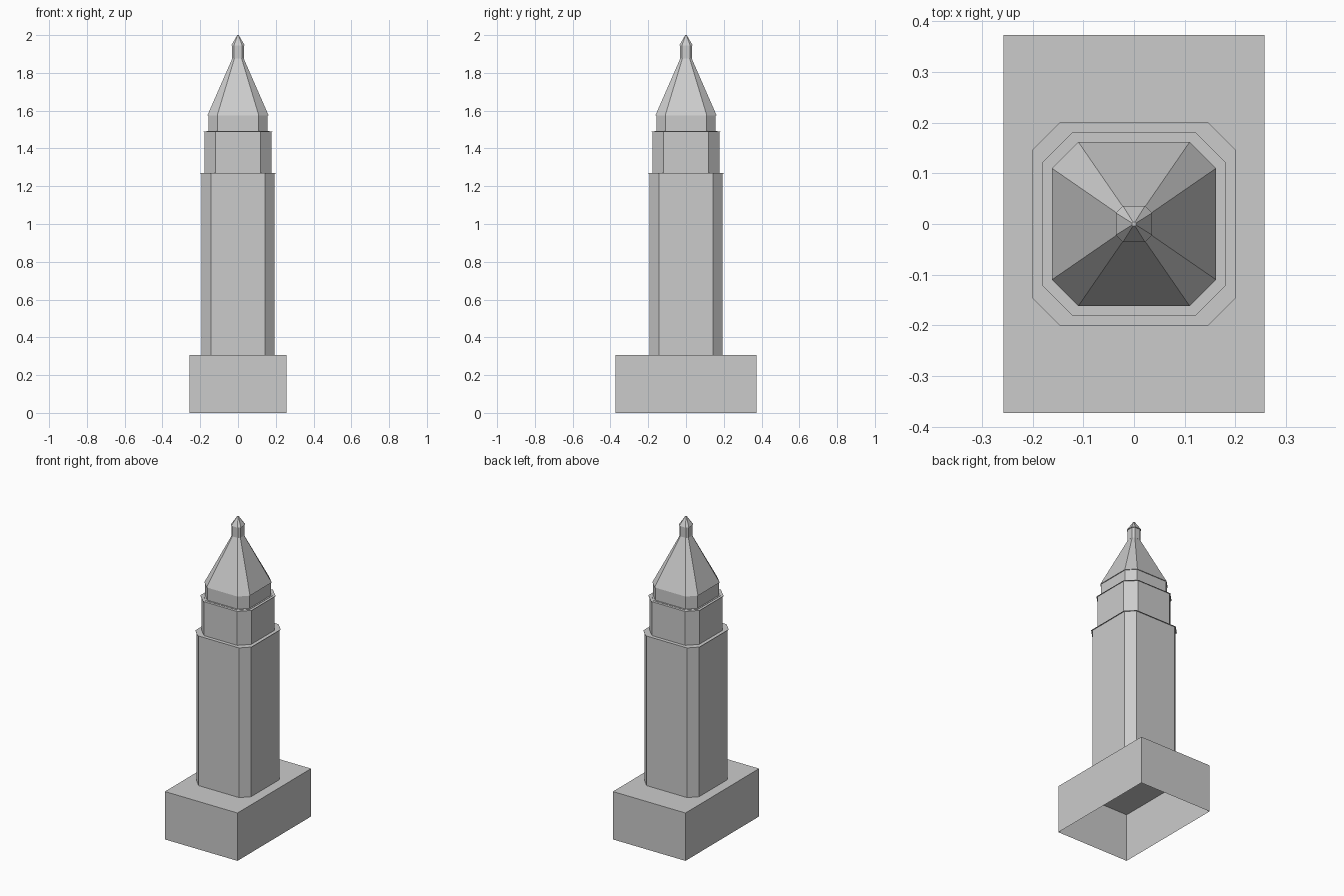
import bpy, bmesh

cube = bpy.data.objects.get("Cube")
if cube:
    bpy.data.objects.remove(cube, do_unlink=True)

stone = bpy.data.materials.new("grey_stone")
stone.use_nodes = True
GREY = (0.6, 0.6, 0.6, 1)
stone.diffuse_color = GREY
stone.node_tree.nodes["Principled BSDF"].inputs["Base Color"].default_value = GREY


def finish(name, bm):
    bmesh.ops.recalc_face_normals(bm, faces=bm.faces[:])
    mesh = bpy.data.meshes.new(name)
    bm.to_mesh(mesh)
    bm.free()
    mesh.materials.append(stone)
    obj = bpy.data.objects.new(name, mesh)
    bpy.context.collection.objects.link(obj)
    return obj


def tier(name, rings):
    """Loft chamfered squares; each ring is (height, half width, half flat side)."""
    bm = bmesh.new()
    loops = []
    for z, r, c in rings:
        outline = [(r, -c), (r, c), (c, r), (-c, r), (-r, c), (-r, -c), (-c, -r), (c, -r)]
        loops.append([bm.verts.new((x, y, z)) for x, y in outline])
    for low, high in zip(loops, loops[1:]):
        for i in range(8):
            j = (i + 1) % 8
            bm.faces.new((low[i], low[j], high[j], high[i]))
    bm.faces.new(loops[0][::-1])
    bm.faces.new(loops[-1])
    return finish(name, bm)


# Rectangular plinth, hollow and open underneath
bm = bmesh.new()
bmesh.ops.create_cube(bm, size=1)
for v in bm.verts:
    v.co = (v.co.x * 0.515, v.co.y * 0.746, (v.co.z + 0.5) * 0.307)
bottom = [f for f in bm.faces if f.calc_center_median().z < 0.01]
bmesh.ops.delete(bm, geom=bottom, context='FACES_ONLY')
finish("plinth", bm)

# Shaft tiers, each topped by a thin overhanging ledge
LIP = 0.002
tier("main_shaft", [(0.307, 0.194, 0.144), (1.27, 0.194, 0.144)])
tier("main_ledge", [(1.27 - LIP, 0.2, 0.147), (1.27, 0.2, 0.147)])
tier("upper_shaft", [(1.27, 0.177, 0.118), (1.49, 0.177, 0.118)])
tier("upper_ledge", [(1.49 - LIP, 0.182, 0.121), (1.49, 0.182, 0.121)])
tier("collar_foot", [(1.49, 0.166, 0.113), (1.49 + LIP, 0.166, 0.113)])
tier("collar", [(1.49, 0.157, 0.108), (1.575, 0.157, 0.108)])

# Tapering spire, its neck and the pointed cap
tier("spire", [(1.575, 0.162, 0.11), (1.877, 0.03, 0.019)])
tier("spire_neck", [(1.877, 0.031, 0.02), (1.945, 0.031, 0.02)])
tier("spire_cap", [(1.945, 0.036, 0.022), (2.0, 0.004, 0.002)])
